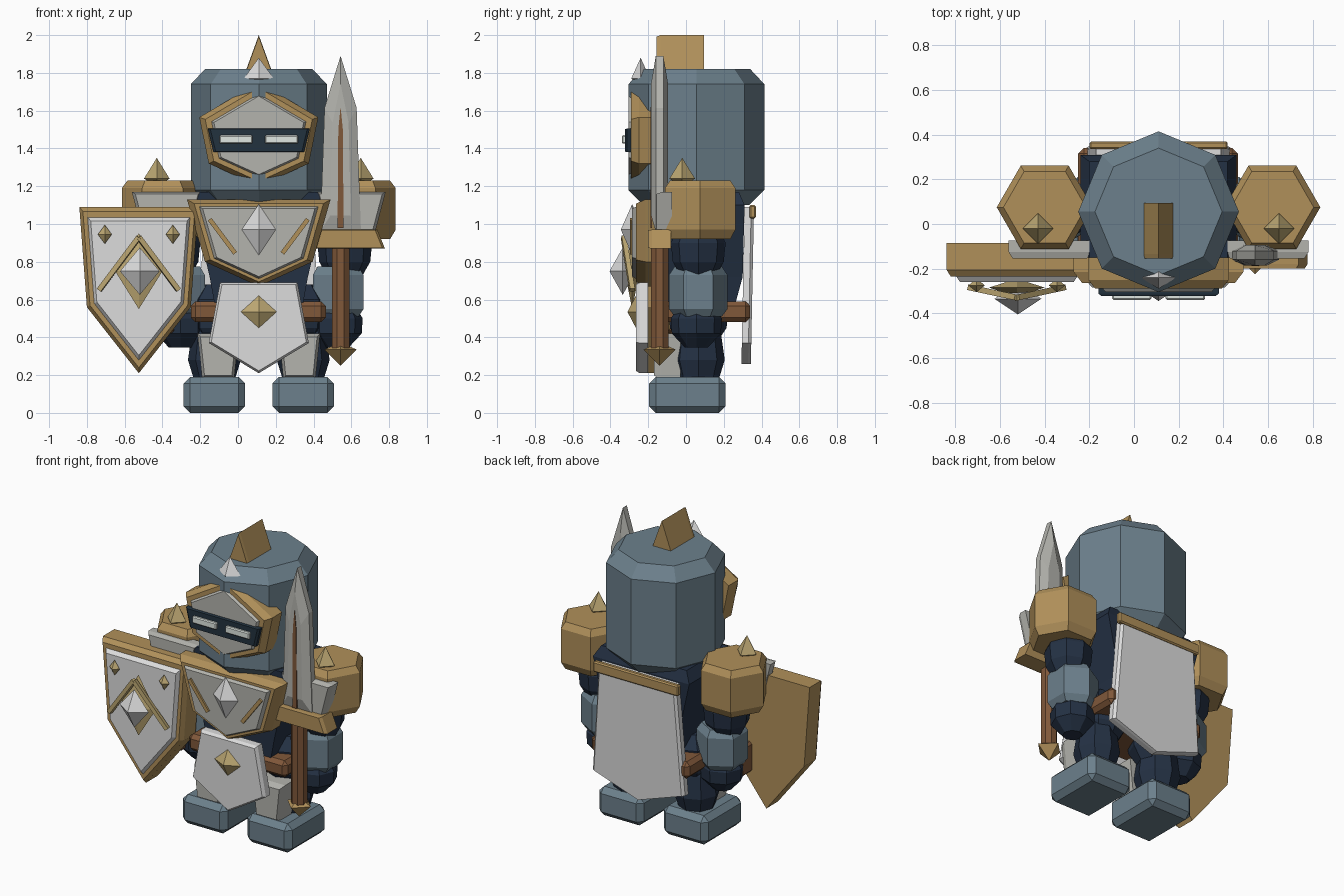
import bpy, bmesh, math
from mathutils import Matrix, Vector

old = bpy.data.objects.get("Cube")
if old:
    bpy.data.objects.remove(old, do_unlink=True)


def material(name, code):
    rgb = [int(code[i:i + 2], 16) / 255 for i in (0, 2, 4)]
    col = [c / 12.92 if c <= 0.04045 else ((c + 0.055) / 1.055) ** 2.4 for c in rgb] + [1]
    m = bpy.data.materials.new(name)
    m.use_nodes = True
    m.diffuse_color = col
    m.node_tree.nodes["Principled BSDF"].inputs["Base Color"].default_value = col
    return m


slate = material("slate blue", "6c808c")
gold = material("antique gold", "b0905a")
pale = material("pale gold", "bda873")
white = material("silver white", "dcdcdc")
steel = material("grey steel", "b4b4ae")
navy = material("navy cloth", "243144")
brown = material("brown leather", "80583a")
dark = material("dark slit", "22323f")
glow = material("pale eyes", "e4ebe6")

CX = 0.11  # body centre line


def finish(name, bm, mat):
    bmesh.ops.recalc_face_normals(bm, faces=bm.faces)
    me = bpy.data.meshes.new(name)
    bm.to_mesh(me)
    bm.free()
    me.materials.append(mat)
    ob = bpy.data.objects.new(name, me)
    bpy.context.collection.objects.link(ob)
    return ob


def loft(name, rings, mat):
    """Skin equal-length rings of points and cap both ends."""
    bm = bmesh.new()
    vs = [[bm.verts.new(p) for p in r] for r in rings]
    n = len(vs[0])
    for a, b in zip(vs, vs[1:]):
        for i in range(n):
            j = (i + 1) % n
            bm.faces.new((a[i], a[j], b[j], b[i]))
    bm.faces.new(vs[0])
    bm.faces.new(vs[-1])
    return finish(name, bm, mat)


def mirrored(half):
    """Complete a right half outline listed from top to bottom."""
    return half + [(-x, z) for x, z in reversed(half) if x != 0]


def plate(name, x, outline, back, front, mat, bevel=0.0, scale=0.9):
    """Flat outline facing -y, with a chamfered front rim."""
    mid = sum(z for _, z in outline) / len(outline)
    ring = lambda y, s: [(x + px * s, y, mid + (pz - mid) * s) for px, pz in outline]
    rings = [ring(back, 1), ring(front + bevel, 1)]
    if bevel:
        rings.append(ring(front, scale))
    return loft(name, rings, mat)


def shrink(outline, s):
    mid = sum(z for _, z in outline) / len(outline)
    return [(x * s, mid + (z - mid) * s) for x, z in outline]


def prism(name, c, sides, levels, mat, turn=0.0):
    """Vertical lathe from (z, radius) levels."""
    angles = [turn + math.tau * i / sides for i in range(sides)]
    return loft(name, [[(c[0] + r * math.cos(a), c[1] + r * math.sin(a), z) for a in angles]
                       for z, r in levels], mat)


def gem(name, c, rx, ry, up, down, mat):
    """Four-sided double pyramid."""
    bm = bmesh.new()
    c = Vector(c)
    belt = [bm.verts.new(c + Vector(p)) for p in ((rx, 0, 0), (0, ry, 0), (-rx, 0, 0), (0, -ry, 0))]
    for h in (up, -down):
        tip = bm.verts.new(c + Vector((0, 0, h)))
        for i in range(4):
            bm.faces.new((belt[i], belt[(i + 1) % 4], tip))
    return finish(name, bm, mat)


def box(name, lo, hi, mat, bevel=0.0):
    lo, hi = Vector(lo), Vector(hi)
    bm = bmesh.new()
    bmesh.ops.create_cube(bm, size=1, matrix=Matrix.Translation((lo + hi) / 2) @ Matrix.Diagonal((*(hi - lo), 1)))
    ob = finish(name, bm, mat)
    if bevel:
        mod = ob.modifiers.new("chamfer", "BEVEL")
        mod.width, mod.segments = bevel, 1
    return ob


def bar(name, a, b, w, mat):
    """Square rod between two points."""
    a, b = Vector(a), Vector(b)
    d = b - a
    bm = bmesh.new()
    bmesh.ops.create_cube(bm, size=1, matrix=Matrix.Translation((a + b) / 2)
                          @ d.to_track_quat("Z", "Y").to_matrix().to_4x4() @ Matrix.Diagonal((w, w, d.length, 1)))
    return finish(name, bm, mat)


# Helmet, crest and brow gem
prism("helmet", (CX, 0.055), 8, [(1.1, 0.28), (1.18, 0.36), (1.74, 0.36), (1.82, 0.285)], slate)
plate("crest_fin", CX, [(0, 2.0), (0.08, 1.78), (-0.08, 1.78)], 0.095, -0.155, gold, 0.02, 0.95)
gem("brow_gem", (CX, -0.24, 1.77), 0.08, 0.05, 0.11, 0.04, white)

# Visor with slit and eyes
visor = mirrored([(0, 1.75), (0.315, 1.565), (0.265, 1.32), (0, 1.2)])
plate("visor_frame", CX, visor, -0.15, -0.29, gold, 0.04, 0.9)
plate("visor_plate", CX, shrink(visor, 0.82), -0.2, -0.305, steel, 0.025, 0.92)
plate("visor_slit", CX, mirrored([(0.27, 1.505), (0.24, 1.38)]), -0.29, -0.322, dark, 0.01, 0.95)
for s in (1, -1):
    x = CX + s * 0.12
    box("eye", (x - 0.088, -0.34, 1.425), (x + 0.088, -0.31, 1.47), glow, 0.006)

# Torso and chest armour
loft("torso", [[(CX + sx * w, y, z) for sx, y in ((1, b), (-1, b), (-1, -0.15), (1, -0.15))]
               for w, b, z in ((0.22, 0.24, 0.5), (0.26, 0.3, 0.72), (0.35, 0.31, 1.1), (0.31, 0.28, 1.17))], navy)
chest = mirrored([(0.38, 1.13), (0.285, 0.8), (0, 0.67)])
plate("chest_frame", CX, chest, -0.13, -0.265, gold, 0.05, 0.9)
plate("chest_plate", CX, shrink(chest, 0.84), -0.2, -0.285, steel, 0.025, 0.93)
gem("chest_gem", (CX, -0.285, 0.97), 0.09, 0.06, 0.135, 0.135, white)
for s in (1, -1):
    bar("chest_stripe", (CX + s * 0.26, -0.285, 1.025), (CX + s * 0.125, -0.285, 0.845), 0.024, gold)

# Belt, front tasset and back cape
box("belt", (-0.25, -0.17, 0.48), (0.465, 0.34, 0.59), brown, 0.025)
plate("front_tasset", CX, mirrored([(0.205, 0.69), (0.265, 0.37), (0, 0.21)]), -0.2, -0.265, white, 0.02, 0.95)
gem("tasset_gem", (CX, -0.26, 0.535), 0.105, 0.05, 0.095, 0.095, pale)
cape = mirrored([(0.28, 1.09), (0.335, 0.37), (0, 0.26)])
loft("cape", [[(CX + x * k, y0 - (1.09 - z) * 0.02, z) for x, z in cape]
              for y0, k in ((0.31, 1), (0.345, 1), (0.36, 0.95))], white)
box("cape_bar", (CX - 0.31, 0.335, 1.03), (CX + 0.31, 0.37, 1.1), gold, 0.008)

for s, side in ((1, "left"), (-1, "right")):
    # Legs
    x = CX + s * 0.235
    box(side + "_foot", (x - 0.163, -0.195, 0), (x + 0.163, 0.21, 0.19), slate, 0.035)
    prism(side + "_lower_leg", (x, 0.065), 8, [(0.15, 0.1), (0.28, 0.14), (0.42, 0.12), (0.5, 0.09)], navy)
    prism(side + "_thigh", (x - s * 0.03, 0.065), 8, [(0.36, 0.09), (0.45, 0.15), (0.6, 0.16), (0.68, 0.1)], navy)
    plate(side + "_shin_guard", x - s * 0.02, mirrored([(0.11, 0.42), (0.085, 0.18)]), -0.03, -0.17, steel, 0.04, 0.85)

    # Shoulders
    x = CX + s * 0.51
    prism(side + "_pauldron", (x, 0.075), 6, [(0.92, 0.185), (0.97, 0.215), (1.19, 0.215), (1.23, 0.185)], gold)
    gem(side + "_shoulder_spike", (CX + s * 0.54, -0.02, 1.24), 0.068, 0.068, 0.11, 0.04, pale)
    plate(side + "_shoulder_plate", CX + s * 0.487, mirrored([(0.185, 1.17), (0.13, 0.96)]),
          -0.075, -0.155, steel, 0.03, 0.9)

    # Arms
    prism(side + "_upper_arm", (CX + s * 0.455, 0.065), 8,
          [(0.72, 0.09), (0.8, 0.135), (0.9, 0.145), (1.0, 0.1)], navy)
    prism(side + "_vambrace", (CX + s * 0.42, 0.065), 6,
          [(0.51, 0.125), (0.55, 0.155), (0.73, 0.155), (0.775, 0.125)], slate, math.pi / 6)
    prism(side + "_hand", (CX + s * 0.415, 0.055), 8,
          [(0.345, 0.06), (0.42, 0.13), (0.5, 0.135), (0.56, 0.1)], navy)

# Sword
SX = 0.543
blade = mirrored([(0, 1.89), (0.085, 1.615), (0.108, 0.96)])
loft("blade", [[(SX + px * k, -0.14 + y, 1.3 + (z - 1.3) * (0.5 + k / 2)) for px, z in blade]
               for y, k in ((0.045, 0.5), (0.02, 1), (-0.02, 1), (-0.045, 0.5))], steel)
plate("blade_fuller", SX, mirrored([(0, 1.62), (0.012, 1.5), (0.016, 0.98)]), -0.18, -0.189, brown)
plate("sword_guard", SX, mirrored([(0.195, 0.97), (0.235, 0.87)]), -0.08, -0.2, gold, 0.02, 0.94)
prism("sword_grip", (SX, -0.14), 8, [(0.33, 0.05), (0.9, 0.05)], brown, math.pi / 8)
gem("sword_pommel", (SX, -0.14, 0.335), 0.085, 0.085, 0.04, 0.085, gold)

# Shield
HX = -0.525
shield = mirrored([(0.315, 1.09), (0.275, 0.56), (0, 0.21)])
plate("shield_frame", HX, shield, -0.085, -0.235, gold, 0.03, 0.94)
plate("shield_face", HX, shrink(shield, 0.86), -0.15, -0.26, white, 0.025, 0.94)
gem("shield_gold_gem", (HX, -0.285, 0.75), 0.125, 0.04, 0.2, 0.2, pale)
gem("shield_silver_gem", (HX + 0.005, -0.335, 0.75), 0.105, 0.07, 0.125, 0.125, white)
box("shield_handle", (-0.42, -0.1, 0.42), (-0.34, 0.02, 0.62), brown, 0.015)
for s in (1, -1):
    bar("shield_chevron", (HX, -0.33, 0.93), (HX + s * 0.21, -0.285, 0.65), 0.026, pale)
    gem("shield_stud", (HX + s * 0.18, -0.275, 0.945), 0.037, 0.03, 0.05, 0.05, pale)
